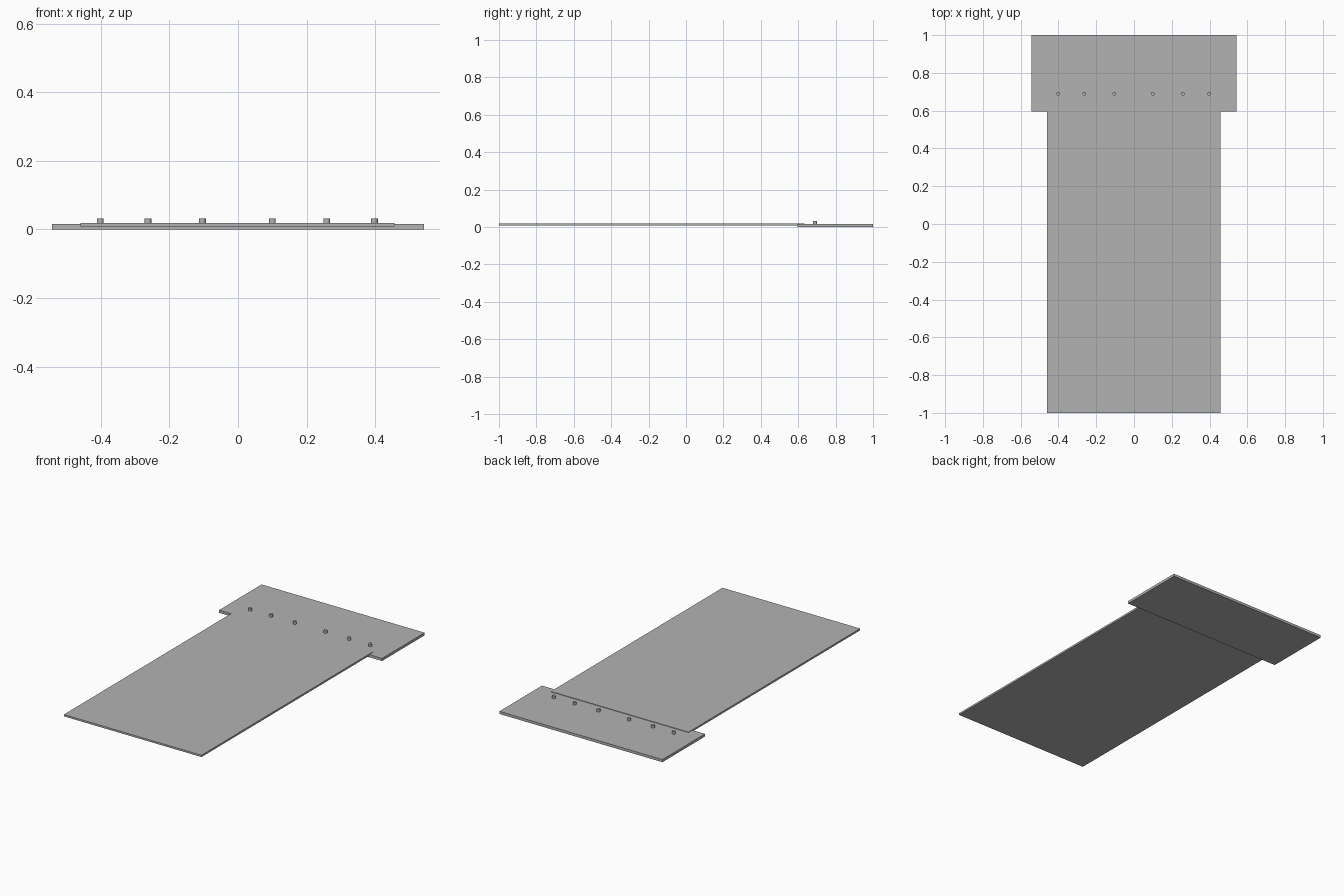
import bpy

if "Cube" in bpy.data.objects:
    bpy.data.objects.remove(bpy.data.objects["Cube"])

grey = bpy.data.materials.new("plain grey")
grey.diffuse_color = (0.45, 0.45, 0.45, 1)
grey.use_nodes = True
grey.node_tree.nodes["Principled BSDF"].inputs["Base Color"].default_value = grey.diffuse_color


def box(name, x0, x1, y0, y1, z0, z1):
    bpy.ops.mesh.primitive_cube_add(size=1)
    ob = bpy.context.object
    ob.name = name
    ob.scale = (x1 - x0, y1 - y0, z1 - z0)
    ob.location = ((x0 + x1) / 2, (y0 + y1) / 2, (z0 + z1) / 2)
    bpy.ops.object.transform_apply(location=False, rotation=False, scale=True)
    ob.data.materials.append(grey)


# Wide plate at the back, and the long sheet set partly into it
box("back_plate", -0.543, 0.543, 0.595, 1.0, 0.0, 0.016)
box("long_sheet", -0.46, 0.457, -1.0, 0.633, 0.008, 0.019)

# Row of short round pins behind the sheet's edge
for i, x in enumerate((-0.402, -0.263, -0.104, 0.1, 0.259, 0.398)):
    bpy.ops.mesh.primitive_cylinder_add(vertices=24, radius=0.01, depth=0.017,
                                        location=(x, 0.69, 0.0235))
    pin = bpy.context.object
    pin.name = f"pin_{i + 1}"
    pin.data.materials.append(grey)
    bpy.ops.object.shade_smooth_by_angle()
